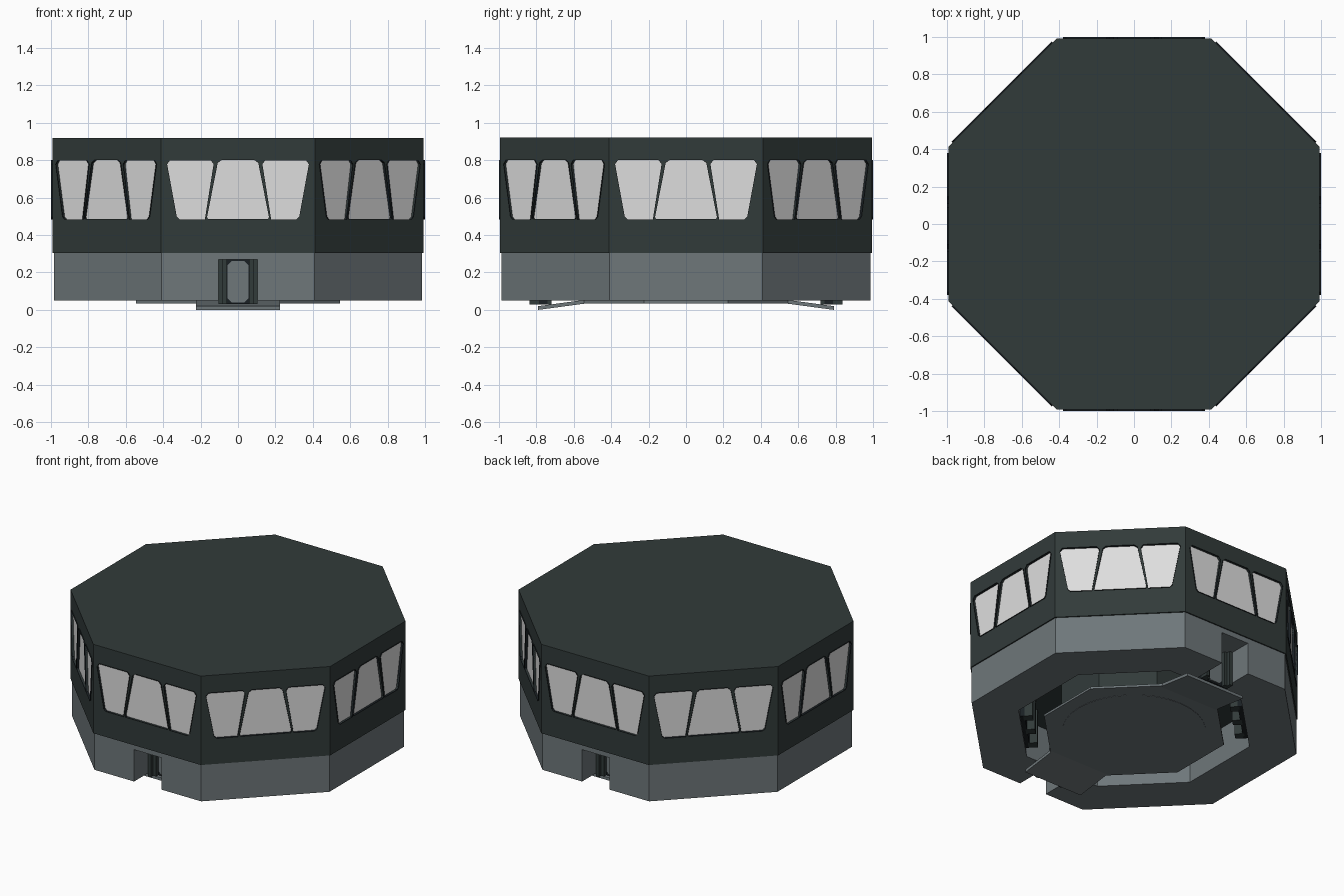
import bpy, bmesh
from math import cos, sin, pi, radians
from mathutils import Vector

cube = bpy.data.objects.get("Cube")
if cube:
    bpy.data.objects.remove(cube, do_unlink=True)


def material(name, rgb):
    m = bpy.data.materials.new(name)
    m.use_nodes = True
    m.diffuse_color = (*rgb, 1)
    m.node_tree.nodes["Principled BSDF"].inputs["Base Color"].default_value = (*rgb, 1)
    return m


HULL = material("dark green grey", (0.031, 0.043, 0.042))
WALL = material("mid grey", (0.156, 0.184, 0.195))
TRIM = material("near black", (0.010, 0.014, 0.017))
PANE = material("pale grey", (0.73, 0.73, 0.73))


def finish(bm, name, *mats):
    bmesh.ops.recalc_face_normals(bm, faces=bm.faces)
    mesh = bpy.data.meshes.new(name)
    bm.to_mesh(mesh)
    bm.free()
    ob = bpy.data.objects.new(name, mesh)
    bpy.context.collection.objects.link(ob)
    for m in mats:
        mesh.materials.append(m)
    return ob


def loft(bm, lower, upper):
    """Closed solid between two matching loops; returns the upper cap."""
    a = [bm.verts.new(p) for p in lower]
    b = [bm.verts.new(p) for p in upper]
    n = len(a)
    for i in range(n):
        j = (i + 1) % n
        bm.faces.new((a[i], a[j], b[j], b[i]))
    bm.faces.new(a[::-1])
    return bm.faces.new(b)


def octagon(apothem, z):
    r = apothem / cos(pi / 8)
    return [(r * cos(pi / 8 + k * pi / 4), r * sin(pi / 8 + k * pi / 4), z) for k in range(8)]


def octagon_block(name, apothem, z0, z1, mat):
    bm = bmesh.new()
    loft(bm, octagon(apothem, z0), octagon(apothem, z1))
    return finish(bm, name, mat)


def on_side(outline, angle, r):
    """Place a (sideways, height) outline on a plane at distance r facing angle."""
    n = Vector((cos(angle), sin(angle), 0))
    t = Vector((-sin(angle), cos(angle), 0))
    return [n * r + t * u + Vector((0, 0, z)) for u, z in outline]


def rect(u0, u1, z0, z1):
    return [(u0, z0), (u1, z0), (u1, z1), (u0, z1)]


def side_block(name, outline, angle, r0, r1, mat):
    bm = bmesh.new()
    loft(bm, on_side(outline, angle, r0), on_side(outline, angle, r1))
    return finish(bm, name, mat)


def cut(target, cutter):
    cutter.hide_render = True
    cutter.display_type = 'WIRE'
    cutter.hide_set(True)
    mod = target.modifiers.new("cut", 'BOOLEAN')
    mod.operation = 'DIFFERENCE'
    mod.solver = 'EXACT'
    mod.object = cutter


# Window outlines: middle, right, and its mirror
half = [(0.155, 0.49), (0.16, 0.5), (0.105, 0.78), (0.085, 0.795)]
middle = half + [(-u, z) for u, z in reversed(half)]
right = [(0.18, 0.49), (0.31, 0.49), (0.325, 0.503), (0.375, 0.775),
         (0.36, 0.795), (0.15, 0.795), (0.135, 0.775)]
left = [(-u, z) for u, z in reversed(right)]


def grow(outline, s=1.035):
    c = sum((Vector(p) for p in outline), Vector((0, 0))) / len(outline)
    return [tuple(c + (Vector(p) - c) * s) for p in outline]


windows = [grow(w) for w in (left, middle, right)]

# Upper storey with recessed windows
upper = octagon_block("upper_storey", 0.993, 0.305, 0.92, HULL)
holes = bmesh.new()
panes = bmesh.new()
for k in range(8):
    a = k * pi / 4
    for w in windows:
        loft(holes, on_side(w, a, 0.98), on_side(w, a, 1.03))
        face = loft(panes, on_side(w, a, 0.976), on_side(w, a, 1.0))
        bmesh.ops.inset_individual(panes, faces=[face], thickness=0.005, depth=0)
        inner = bmesh.ops.extrude_discrete_faces(panes, faces=[face])["faces"][0]
        inner.material_index = 1
        bmesh.ops.translate(panes, verts=inner.verts,
                            vec=Vector((cos(a), sin(a), 0)) * -0.017)
        for e in inner.edges:
            for f in e.link_faces:
                if f is not inner:
                    f.material_index = 0
finish(panes, "windows", TRIM, PANE)
cut(upper, finish(holes, "window_cutters"))

# Lower wall: octagonal ring open underneath
bm = bmesh.new()
loops = [[bm.verts.new(p) for p in octagon(r, z)]
         for r, z in ((0.985, 0.05), (0.985, 0.305), (0.70, 0.305), (0.70, 0.05))]
for i in range(4):
    p, q = loops[i], loops[(i + 1) % 4]
    for k in range(8):
        j = (k + 1) % 8
        bm.faces.new((p[k], p[j], q[j], q[k]))
lower = finish(bm, "lower_wall", WALL)

# Doorways through the front and back
notches = bmesh.new()
for a in (-pi / 2, pi / 2):
    o = rect(-0.105, 0.105, -0.1, 0.27)
    loft(notches, on_side(o, a, 0.6), on_side(o, a, 1.1))
cut(lower, finish(notches, "doorway_cutters"))

door = [(-0.055, 0.06), (-0.035, 0.04), (0.035, 0.04), (0.055, 0.06),
        (0.055, 0.24), (0.035, 0.26), (-0.035, 0.26), (-0.055, 0.24)]
for tag, a in (("front", -pi / 2), ("back", pi / 2)):
    side_block(tag + "_door_surround", rect(-0.105, 0.105, 0.03, 0.27), a, 0.74, 0.785, TRIM)
    side_block(tag + "_door", door, a, 0.78, 0.792, WALL)
    for s in (-1, 1):
        side_block(tag + "_inner_jamb", rect(s * 0.06, s * 0.082, 0.03, 0.27), a, 0.76, 0.81, HULL)
        side_block(tag + "_outer_jamb", rect(s * 0.082, s * 0.105, 0.03, 0.27), a, 0.72, 0.835, HULL)
    # Ramp sloping down and outward
    bm = bmesh.new()
    ends = [on_side(rect(-0.225, 0.225, z, z + 0.02), a, r) for r, z in ((0.53, 0.035), (0.79, 0.0))]
    loft(bm, *ends)
    finish(bm, tag + "_ramp", WALL)

# Floor plate, round hatch under it and central core
octagon_block("floor_plate", 0.545, 0.035, 0.05, WALL)
octagon_block("central_core", 0.44, 0.045, 0.31, HULL)
bm = bmesh.new()
ring = [(0.45 * cos(k * pi / 16), 0.45 * sin(k * pi / 16)) for k in range(32)]
loft(bm, [(x, y, 0.033) for x, y in ring], [(x, y, 0.04) for x, y in ring])
finish(bm, "floor_hatch", WALL)

# Dark lockers on two diagonal inner walls
for a in (radians(-45), radians(135)):
    side_block("locker_back", rect(-0.2, 0.2, 0.06, 0.3), a, 0.67, 0.71, TRIM)
    for u in (-0.2, -0.03, 0.14):
        side_block("locker_post", rect(u, u + 0.06, 0.06, 0.3), a, 0.62, 0.68, HULL)
